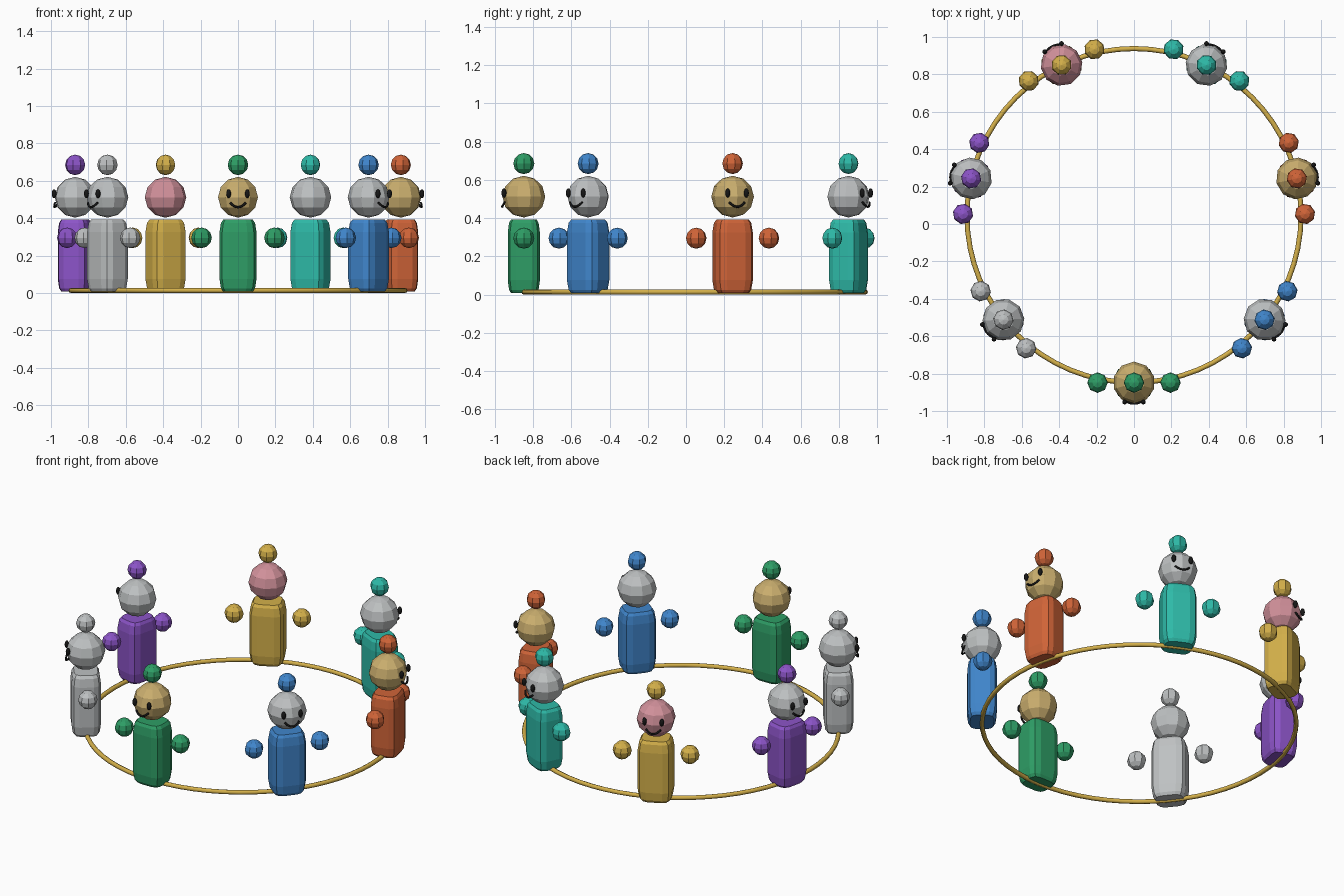
import bpy, bmesh, math
from mathutils import Matrix, Vector

if "Cube" in bpy.data.objects:
    bpy.data.objects.remove(bpy.data.objects["Cube"])


def linear(c):
    c /= 255
    return c / 12.92 if c <= 0.04045 else ((c + 0.055) / 1.055) ** 2.4


def material(name, *rgb):
    m = bpy.data.materials.new(name)
    col = [linear(c) for c in rgb] + [1]
    m.diffuse_color = col
    m.use_nodes = True
    m.node_tree.nodes["Principled BSDF"].inputs["Base Color"].default_value = col
    return m


MATS = {
    "green": material("green", 46, 158, 102),
    "blue": material("blue", 64, 134, 204),
    "orange": material("orange", 208, 100, 56),
    "teal": material("teal", 46, 186, 168),
    "yellow": material("golden yellow", 212, 176, 74),
    "purple": material("purple", 140, 84, 200),
    "silver": material("silver", 190, 193, 194),
    "tan": material("tan", 202, 174, 110),
    "pink": material("pink", 210, 145, 155),
    "black": material("black", 22, 22, 22),
}


def finish(name, bm, mat, matrix=None, smooth=False):
    bmesh.ops.recalc_face_normals(bm, faces=bm.faces)
    for f in bm.faces:
        f.smooth = smooth
    me = bpy.data.meshes.new(name)
    bm.to_mesh(me)
    bm.free()
    me.materials.append(MATS[mat])
    ob = bpy.data.objects.new(name, me)
    bpy.context.collection.objects.link(ob)
    if matrix:
        ob.matrix_world = matrix
    return ob


def ball(name, mat, frame, loc, size, segs, rings, smooth=False):
    bm = bmesh.new()
    place = Matrix.Translation(loc) @ Matrix.Diagonal((*size, 1))
    bmesh.ops.create_uvsphere(bm, u_segments=segs, v_segments=rings, radius=1, matrix=place)
    return finish(name, bm, mat, frame, smooth)


def loft(bm, loops, closed):
    """Skin successive vertex loops; cap them or join the last to the first."""
    rows = [[bm.verts.new(p) for p in loop] for loop in loops]
    n = len(rows[0])
    pairs = list(zip(rows, rows[1:])) + ([(rows[-1], rows[0])] if closed else [])
    for a, b in pairs:
        for i in range(n):
            j = (i + 1) % n
            bm.faces.new((a[i], a[j], b[j], b[i]))
    if not closed:
        bm.faces.new(rows[0])
        bm.faces.new(rows[-1])


def body_loop(z, s, a=0.099, b=0.084, f=0.5):
    """Rounded rectangle with two facets on each corner."""
    pts = []
    for k in range(4):
        for step in range(3):
            t = (k + step / 2) * math.pi / 2
            sx, sy = (1, -1, -1, 1)[k], (1, 1, -1, -1)[k]
            pts.append(Vector((s * a * ((1 - f) * sx + f * math.cos(t)),
                               s * b * ((1 - f) * sy + f * math.sin(t)), z)))
    return pts


def body(name, mat, frame):
    bm = bmesh.new()
    loft(bm, [body_loop(z, s) for z, s in
              ((0.008, 0.80), (0.025, 0.92), (0.075, 1), (0.325, 1), (0.375, 0.92), (0.392, 0.80))], False)
    return finish(name, bm, mat, frame)


def smile(name, frame, steps=10, r=0.006):
    bm = bmesh.new()
    loops = []
    for i in range(steps + 1):
        u = 2 * i / steps - 1
        x = 0.042 * u
        p = Vector((x, -0.113 + 0.012 * u * u, 0.459 + 0.024 * u * u))
        side = Vector((-0.048 * u, 0, 0.042)).normalized()
        loops.append([p + r * (math.cos(t) * side + math.sin(t) * Vector((0, 1, 0)))
                      for t in (k * math.pi / 3 for k in range(6))])
    loft(bm, loops, False)
    return finish(name, bm, "black", frame, True)


# Ring on the ground
RING_R, CENTER_Y, TUBE = 0.893, 0.045, 0.0135
bm = bmesh.new()
circle = []
for i in range(64):
    a = i * math.tau / 64
    out = Vector((math.cos(a), math.sin(a), 0))
    circle.append([out * (RING_R + TUBE * math.cos(t)) + Vector((0, CENTER_Y, TUBE + TUBE * math.sin(t)))
                   for t in (k * math.tau / 8 for k in range(8))])
loft(bm, circle, True)
finish("ground_ring", bm, "yellow", smooth=True)

# Seven figures facing outward: clothing colour and head colour
FIGURES = (("green", "tan"), ("blue", "silver"), ("orange", "tan"), ("teal", "silver"),
           ("yellow", "pink"), ("purple", "silver"), ("silver", "silver"))
for i, (cloth, skin) in enumerate(FIGURES):
    frame = (Matrix.Translation((0, CENTER_Y, 0)) @ Matrix.Rotation(i * math.tau / 7, 4, "Z")
             @ Matrix.Translation((0, -RING_R, 0)))
    tag = f"{cloth}_figure_"
    body(tag + "body", cloth, frame)
    ball(tag + "head", skin, frame, (0, 0, 0.512), (0.112, 0.112, 0.109), 10, 6)
    ball(tag + "topknot", cloth, frame, (0, 0, 0.685), (0.055,) * 3, 8, 6)
    for side, word in ((1, "left"), (-1, "right")):
        ball(f"{tag}{word}_hand", cloth, frame, (side * 0.195, 0, 0.295), (0.055,) * 3, 8, 6)
        ball(f"{tag}{word}_eye", "black", frame, (side * 0.05, -0.104, 0.531),
             (0.013, 0.013, 0.024), 10, 8, True)
    smile(tag + "smile", frame)
